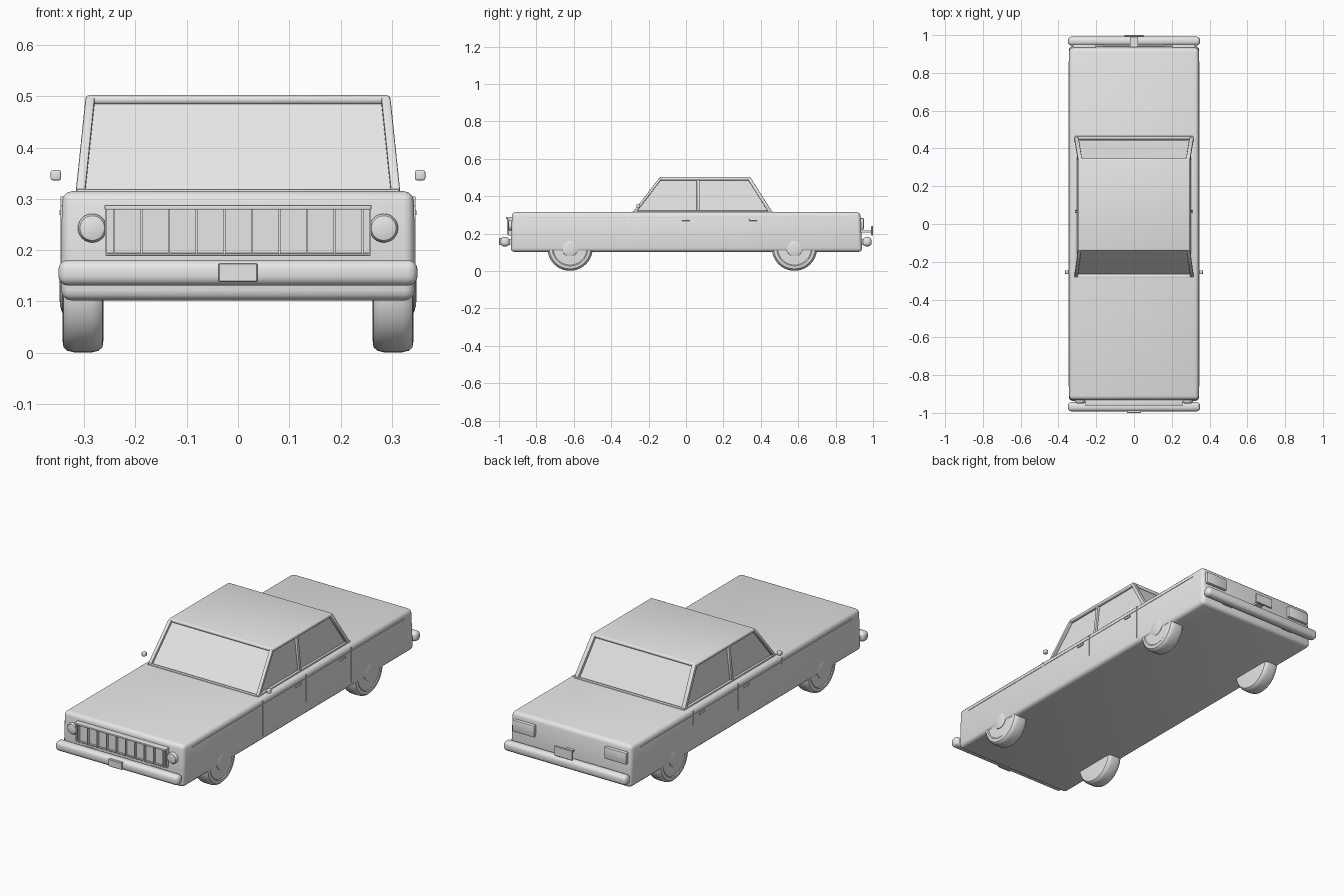
import bpy, bmesh, math
from mathutils import Vector, Matrix

if "Cube" in bpy.data.objects:
    bpy.data.objects.remove(bpy.data.objects["Cube"])

grey = bpy.data.materials.new("body grey")
grey.diffuse_color = (0.8, 0.8, 0.8, 1)
grey.use_nodes = True
grey.node_tree.nodes["Principled BSDF"].inputs["Base Color"].default_value = grey.diffuse_color


def finish(name, bm, bevel=0.0, segments=3):
    """Turn a bmesh into a named, bevelled, smoothly shaded object."""
    bmesh.ops.recalc_face_normals(bm, faces=bm.faces)
    if bevel:
        sharp = [e for e in bm.edges if len(e.link_faces) == 2 and e.calc_face_angle() > 0.6]
        bmesh.ops.bevel(bm, geom=sharp, offset=bevel, segments=segments,
                        profile=0.5, affect='EDGES', clamp_overlap=True)
    mesh = bpy.data.meshes.new(name)
    bm.to_mesh(mesh)
    bm.free()
    mesh.materials.append(grey)
    ob = bpy.data.objects.new(name, mesh)
    bpy.context.collection.objects.link(ob)
    bpy.ops.object.select_all(action='DESELECT')
    ob.select_set(True)
    bpy.context.view_layer.objects.active = ob
    bpy.ops.object.shade_smooth_by_angle(angle=math.radians(35))
    return ob


def box(name, lo, hi, bevel=0.0, segments=3):
    lo, hi = Vector(lo), Vector(hi)
    bm = bmesh.new()
    bmesh.ops.create_cube(bm, size=1)
    for v in bm.verts:
        v.co = Vector([(lo[i] + hi[i]) / 2 + v.co[i] * (hi[i] - lo[i]) for i in range(3)])
    return finish(name, bm, bevel, segments)


def loft(name, lower, upper, bevel=0.0):
    """Solid between two rectangles given as (half_width, y0, y1, z)."""
    bm = bmesh.new()
    rings = [[bm.verts.new(p) for p in ((-w, a, z), (w, a, z), (w, b, z), (-w, b, z))]
             for w, a, b, z in (lower, upper)]
    bm.faces.new(rings[0])
    bm.faces.new(rings[1])
    for i in range(4):
        j = (i + 1) % 4
        bm.faces.new((rings[0][i], rings[0][j], rings[1][j], rings[1][i]))
    return finish(name, bm, bevel)


def beam(name, a, b, wide, deep, bevel=0.003):
    """Square bar running from a to b, its width kept along x where possible."""
    a, b = Vector(a), Vector(b)
    d = (b - a).normalized()
    side = Vector((1, 0, 0)) if abs(d.x) < 0.8 else Vector((0, 1, 0))
    side = (side - d * side.dot(d)).normalized()
    up = d.cross(side)
    bm = bmesh.new()
    bmesh.ops.create_cube(bm, size=1)
    for v in bm.verts:
        c = v.co.copy()
        v.co = (a + b) / 2 + side * c.x * wide + up * c.y * deep + d * c.z * (b - a).length
    return finish(name, bm, bevel, 2)


def disc(name, axis, centre, profile, sides=40):
    """Turned part: profile of (radius, distance along axis) points."""
    bm = bmesh.new()
    rings = []
    for r, t in profile:
        ring = []
        for k in range(sides):
            a = 2 * math.pi * k / sides
            u, w = r * math.cos(a), r * math.sin(a)
            p = Vector((t, u, w)) if axis == 'X' else Vector((u, t, w))
            ring.append(bm.verts.new(p + Vector(centre)))
        rings.append(ring)
    for r0, r1 in zip(rings, rings[1:]):
        for k in range(sides):
            j = (k + 1) % sides
            bm.faces.new((r0[k], r0[j], r1[j], r1[k]))
    bm.faces.new(rings[0])
    bm.faces.new(rings[-1])
    return finish(name, bm)


# lower body, slightly longer at the sill
loft("lower_body", (0.345, -0.937, 0.942, 0.102), (0.343, -0.930, 0.932, 0.315), 0.02)

# glasshouse core and roof
loft("window_glass", (0.302, -0.272, 0.448, 0.305), (0.281, -0.130, 0.335, 0.492))
box("roof", (-0.297, -0.142, 0.484), (0.297, 0.347, 0.502), 0.008)
box("windscreen_sill", (-0.315, -0.287, 0.308), (0.315, -0.270, 0.319), 0.003, 2)
box("rear_window_sill", (-0.315, 0.448, 0.308), (0.315, 0.465, 0.319), 0.003, 2)

for s, side in ((-1, "left"), (1, "right")):
    # window pillars and lower window rail
    beam(f"{side}_front_pillar", (s * .307, -.277, .312), (s * .288, -.137, .494), .018, .014)
    beam(f"{side}_rear_pillar", (s * .305, .453, .312), (s * .286, .338, .494), .022, .018)
    beam(f"{side}_centre_pillar", (s * .305, .065, .312), (s * .286, .065, .494), .014, .016)
    box(f"{side}_window_rail", (s * .309 - .007, -.28, .308), (s * .309 + .007, .46, .322), .003, 2)
    # door gaps, waist trim and handles
    for i, y in enumerate((-0.29, 0.065, 0.43)):
        box(f"{side}_door_gap_{i}", (s * .3435 - .002, y - .002, .125),
            (s * .3435 + .002, y + .002, .305))
    box(f"{side}_waist_trim", (s * .3435 - .002, -.86, .284), (s * .3435 + .002, .86, .288))
    for i, y in enumerate((0.0, 0.36)):
        box(f"{side}_door_handle_{i}", (s * .344 - .004, y - .022, .268),
            (s * .344 + .004, y + .022, .278), .002, 2)
    # door mirror
    box(f"{side}_mirror", (s * .355 - .010, -.265, .336), (s * .355 + .010, -.245, .356), .004)
    # wheels with raised hubs
    for y, end in ((-0.62, "front"), (0.58, "rear")):
        tyre = [(.095, .262), (.111, .264), (.118, .272), (.121, .284), (.121, .320),
                (.118, .333), (.111, .340), (.095, .3425), (.090, .339), (.045, .341)]
        disc(f"{side}_{end}_wheel", 'X', (0, y, .122), [(r, s * t) for r, t in tyre])
        disc(f"{side}_{end}_hub", 'X', (0, y, .122),
             [(r, s * t) for r, t in ((.045, .335), (.043, .343), (.030, .347), (.012, .348))], 28)
    # round headlamp and rectangular tail lamp
    disc(f"{side}_headlamp", 'Y', (s * .284, 0, .243),
         [(.028, -.925), (.028, -.942), (.024, -.948), (.012, -.951)], 32)
    box(f"{side}_tail_lamp", (s * .262 - .062, .925, .222), (s * .262 + .062, .951, .282), .004, 2)

# grille: backing plate, frame bars and upright slats
box("grille_plate", (-.258, -.942, .192), (.258, -.925, .282))
box("grille_top_bar", (-.260, -.962, .279), (.260, -.925, .288), .002, 2)
box("grille_bottom_bar", (-.258, -.952, .189), (.258, -.925, .194), .001, 1)
for i in range(10):
    x = -.242 + i * .0538
    box(f"grille_slat_{i}", (x - .002, -.956, .192), (x + .002, -.930, .280))
for x in (-.257, .257):
    box("grille_end_bar", (x - .002, -.952, .192), (x + .002, -.930, .280))

# bumpers with mounting brackets
for name, y0, y1, b0, b1 in (("front", -.992, -.943, -.95, -.92),
                             ("rear", .945, .992, .92, .955)):
    box(f"{name}_bumper", (-.350, y0, .131), (.350, y1, .181), .019, 4)
    for x in (-.19, .19):
        box(f"{name}_bumper_bracket", (x - .03, b0, .14), (x + .03, b1, .17))

# number plates
box("front_number_plate", (-.038, -1.0, .138), (.038, -.985, .175), .002, 1)
box("rear_number_plate", (-.052, .990, .190), (.052, 1.0, .240), .002, 1)
box("rear_plate_bracket", (-.02, .935, .205), (.02, .992, .215))
